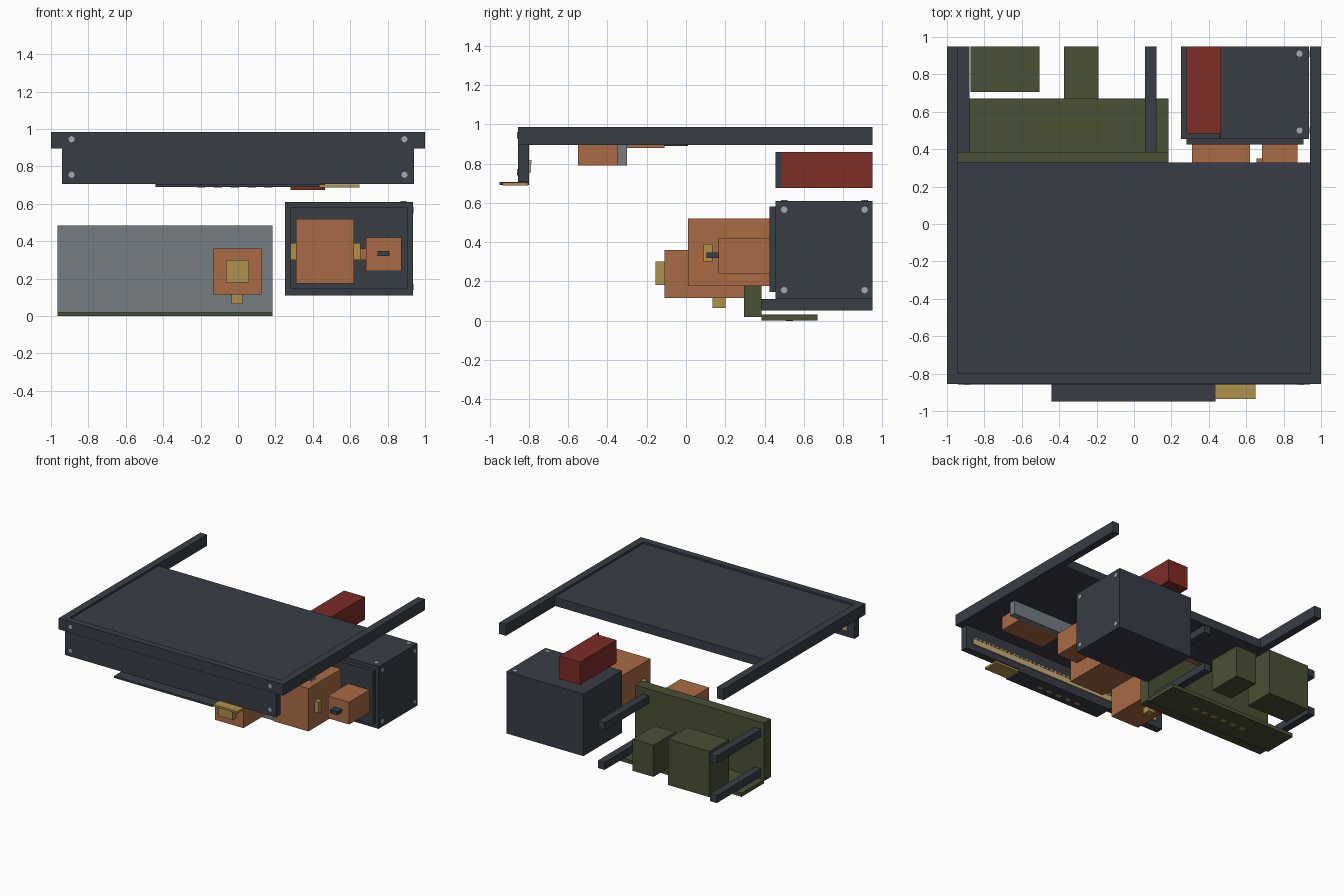
import bpy, math
from mathutils import Vector


def mat(name, rgb):
    m = bpy.data.materials.new(name)
    m.diffuse_color = (*rgb, 1)
    return m


DARK = mat("dark slate", (0.040, 0.048, 0.061))
ORANGE = mat("copper orange", (0.40, 0.150, 0.060))
GREEN = mat("olive green", (0.068, 0.082, 0.036))
RED = mat("brick red", (0.205, 0.026, 0.018))
YELLOW = mat("brass yellow", (0.43, 0.285, 0.069))
TAN = mat("pale tan", (0.58, 0.43, 0.19))
GREY = mat("steel grey", (0.18, 0.205, 0.225))
SILVER = mat("screw silver", (0.38, 0.41, 0.44))


def box(name, x, y, z, m):
    """Box from its (min, max) on each axis."""
    c = [(a + b) / 2 for a, b in (x, y, z)]
    bpy.ops.mesh.primitive_cube_add(size=1, location=c)
    o = bpy.context.object
    o.name = name
    s = Vector([b - a for a, b in (x, y, z)])
    for v in o.data.vertices:
        v.co = v.co * s
    o.data.materials.append(m)
    return o


def screw(name, loc, rot):
    """Low screw head with a dark cross slot."""
    bpy.ops.mesh.primitive_cylinder_add(vertices=8, radius=0.017, depth=0.008,
                                        location=loc, rotation=rot)
    o = bpy.context.object
    o.name = name
    o.data.materials.append(SILVER)


# --- lid: frame rails, recessed top plate, front panel
for side, s in (("left", -1), ("right", 1)):
    box("lid_rail_" + side, sorted((s * 0.94, s * 1.0)), (-0.855, 0.95), (0.895, 0.985), DARK)
box("lid_front_rim", (-0.94, 0.94), (-0.855, -0.80), (0.895, 0.985), DARK)
box("lid_plate", (-0.94, 0.94), (-0.80, 0.33), (0.90, 0.97), DARK)
box("front_panel", (-0.94, 0.94), (-0.857, -0.80), (0.705, 0.895), DARK)
for x in (-0.89, 0.89):
    for z in (0.755, 0.945):
        screw("panel_screw", (x, -0.858, z), (math.pi / 2, 0, 0))

# contact comb inside the front panel
box("comb_strip", (-0.88, 0.88), (-0.80, -0.79), (0.755, 0.80), TAN)
for i in range(44):
    x = -0.88 + i * 0.04
    box("comb_tooth", (x, x + 0.022), (-0.80, -0.788), (0.80, 0.818), TAN)

# lower front lip and its brass tab
box("front_lip", (-0.44, 0.435), (-0.95, -0.80), (0.69, 0.705), DARK)
box("front_lip_tab", (0.435, 0.65), (-0.935, -0.805), (0.688, 0.704), YELLOW)
for i in range(5):
    x = -0.22 + i * 0.09
    box("lip_contact", (x, x + 0.045), (-0.90, -0.87), (0.687, 0.69), YELLOW)

# parts hanging below the lid
box("lid_motor", (0.42, 0.81), (-0.55, -0.35), (0.79, 0.90), ORANGE)
box("lid_bracket", (0.30, 0.90), (-0.35, -0.30), (0.79, 0.90), GREY)
box("lid_copper_pad", (-0.80, -0.55), (-0.30, -0.11), (0.88, 0.90), ORANGE)
box("lid_dark_pad", (-0.85, -0.60), (-0.11, 0.01), (0.89, 0.90), DARK)

# --- main case with its front flange and screws
box("case", (0.25, 0.935), (0.455, 0.95), (0.11, 0.61), DARK)
box("case_flange", (0.28, 0.905), (0.425, 0.455), (0.145, 0.58), DARK)
for y in (0.50, 0.91):
    screw("case_top_screw", (0.885, y, 0.61), (0, 0, 0))
    for z in (0.155, 0.565):
        screw("case_side_screw", (0.935, y, z), (0, math.pi / 2, 0))

# red module above the case
box("red_module", (0.28, 0.465), (0.485, 0.95), (0.675, 0.86), RED)
box("red_module_cheek", (0.457, 0.465), (0.455, 0.488), (0.675, 0.86), DARK)

# motors in front of the case
box("large_motor", (0.31, 0.62), (0.01, 0.425), (0.175, 0.52), ORANGE)
for x in ((0.28, 0.31), (0.62, 0.655)):
    box("large_motor_lug", x, (0.09, 0.135), (0.30, 0.39), YELLOW)
box("small_motor", (0.685, 0.875), (0.165, 0.425), (0.24, 0.42), ORANGE)
box("small_motor_link", (0.655, 0.685), (0.25, 0.35), (0.30, 0.36), ORANGE)
box("small_motor_shaft", (0.745, 0.81), (0.105, 0.165), (0.32, 0.348), DARK)

# --- rear board: green with a grey front face
board = box("board", (-0.965, 0.185), (0.295, 0.385), (0.018, 0.485), GREEN)
board.data.materials.append(GREY)
for p in board.data.polygons:
    if p.normal.y < -0.9:
        p.material_index = 1
for x, z in (((-0.875, -0.50), (0.115, 0.39)), ((-0.345, -0.285), (0.115, 0.17)),
             ((-0.25, -0.19), (0.115, 0.17))):
    box("board_window", x, (0.292, 0.296), z, GREY)
box("board_foot", (-0.965, 0.185), (0.385, 0.67), (0.0, 0.03), GREEN)
for i in range(6):
    x = -0.62 + i * 0.09
    box("foot_contact", (x, x + 0.045), (0.51, 0.545), (-0.001, 0.003), YELLOW)

# rails and blocks behind the board
for x in ((-0.94, -0.88), (0.06, 0.12)):
    for z in ((0.05, 0.11), (0.37, 0.43)):
        box("board_rail", x, (0.385, 0.95), z, DARK)
box("large_block", (-0.875, -0.505), (0.705, 0.95), (0.08, 0.45), GREEN)
box("small_block", (-0.375, -0.19), (0.67, 0.95), (0.11, 0.365), GREEN)

# motor in front of the board
box("board_motor", (-0.13, 0.125), (-0.11, 0.295), (0.115, 0.36), ORANGE)
box("board_motor_cap", (-0.065, 0.06), (-0.155, -0.11), (0.18, 0.30), YELLOW)
box("board_motor_pin", (-0.035, 0.025), (0.135, 0.20), (0.065, 0.115), YELLOW)
